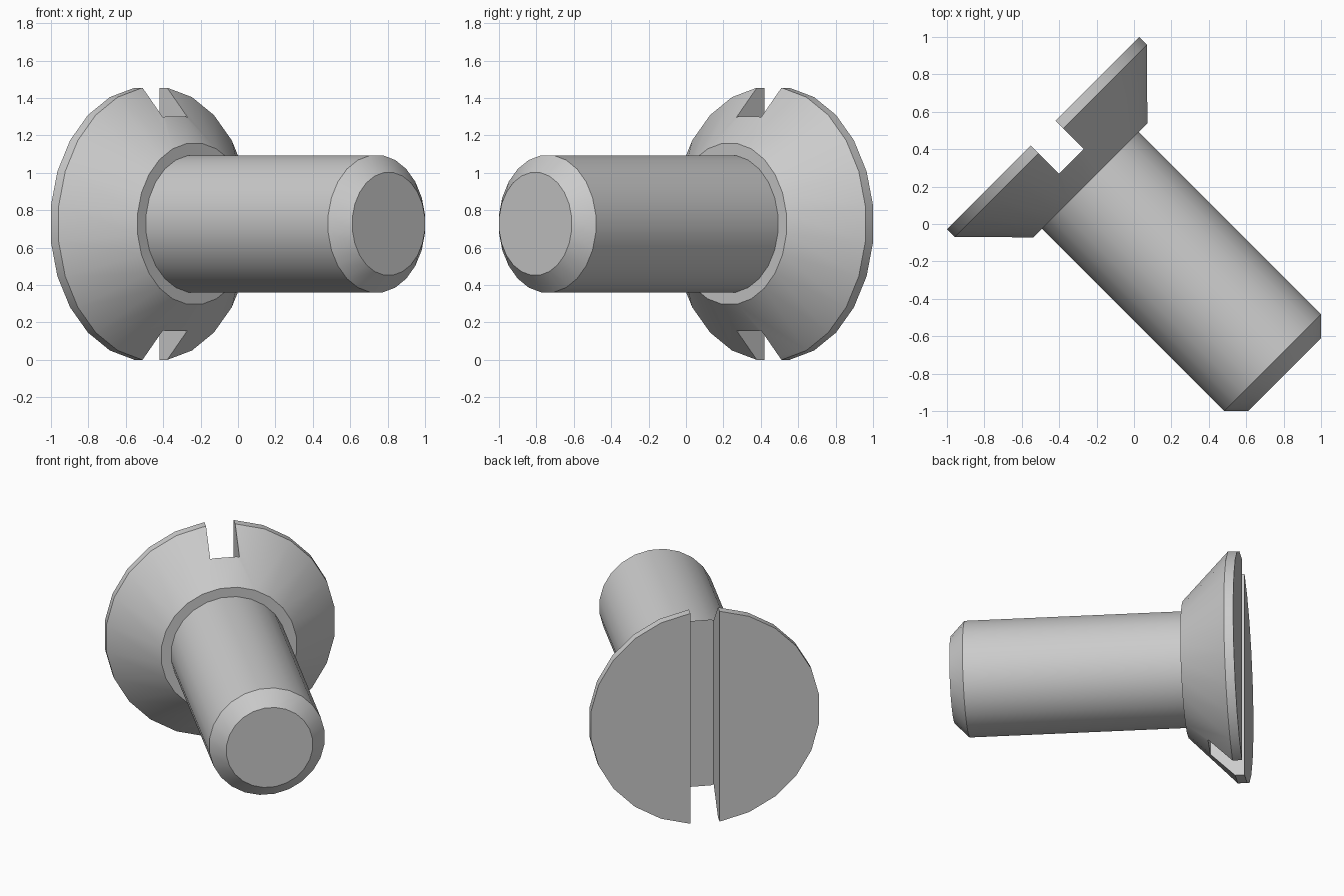
import bpy
import bmesh
from math import cos, sin, pi, radians, sqrt
from mathutils import Matrix, Vector

default = bpy.data.objects.get("Cube")
if default:
    bpy.data.objects.remove(default, do_unlink=True)

SIDES = 24
APOTHEM = cos(pi / SIDES)
CENTRE_Z = 0.727

# Local z runs from head to tip, local y is up
h = 1 / sqrt(2)
PLACE = Matrix(((h, 0, h, 0), (h, 0, -h, 0), (0, 1, 0, CENTRE_Z), (0, 0, 0, 1)))

steel = bpy.data.materials.new("steel grey")
steel.use_nodes = True
grey = (0.6, 0.6, 0.6, 1)
steel.diffuse_color = grey
steel.node_tree.nodes["Principled BSDF"].inputs["Base Color"].default_value = grey


def add_object(name, bm):
    bmesh.ops.recalc_face_normals(bm, faces=bm.faces)
    bm.transform(PLACE)
    mesh = bpy.data.meshes.new(name)
    bm.to_mesh(mesh)
    bm.free()
    mesh.materials.append(steel)
    obj = bpy.data.objects.new(name, mesh)
    bpy.context.collection.objects.link(obj)
    return obj


def turned(name, profile):
    """Closed solid of revolution from (flat radius, position) pairs."""
    bm = bmesh.new()
    rings = []
    for flat_radius, pos in profile:
        r = flat_radius / APOTHEM
        angles = [2 * pi * (i + 0.5) / SIDES for i in range(SIDES)]
        rings.append([bm.verts.new((r * cos(a), r * sin(a), pos)) for a in angles])
    for a, b in zip(rings, rings[1:]):
        for i in range(SIDES):
            j = (i + 1) % SIDES
            bm.faces.new((a[i], a[j], b[j], b[i]))
    bm.faces.new(rings[0])
    bm.faces.new(rings[-1])
    return add_object(name, bm)


# Countersunk head, underside ring, shank and chamfered tip
screw = turned("countersunk_screw", [
    (0.727, -0.688), (0.727, -0.629), (0.43, -0.329),
    (0.366, -0.329), (0.366, 1.048), (0.274, 1.139)])

# Straight slot across the head
bm = bmesh.new()
bmesh.ops.create_cube(bm, size=1)
bmesh.ops.scale(bm, vec=Vector((0.186, 2, 0.5)), verts=bm.verts)
bmesh.ops.translate(bm, vec=Vector((0, 0, -0.474 - 0.25)), verts=bm.verts)
cutter = add_object("slot_cutter", bm)
cutter.hide_render = True

cut = screw.modifiers.new("slot", "BOOLEAN")
cut.operation = "DIFFERENCE"
cut.solver = "EXACT"
cut.object = cutter

bpy.ops.object.select_all(action="DESELECT")
bpy.context.view_layer.objects.active = screw
screw.select_set(True)
bpy.ops.object.modifier_apply(modifier=cut.name)
bpy.data.objects.remove(cutter, do_unlink=True)

bpy.ops.object.shade_smooth_by_angle(angle=radians(30))
